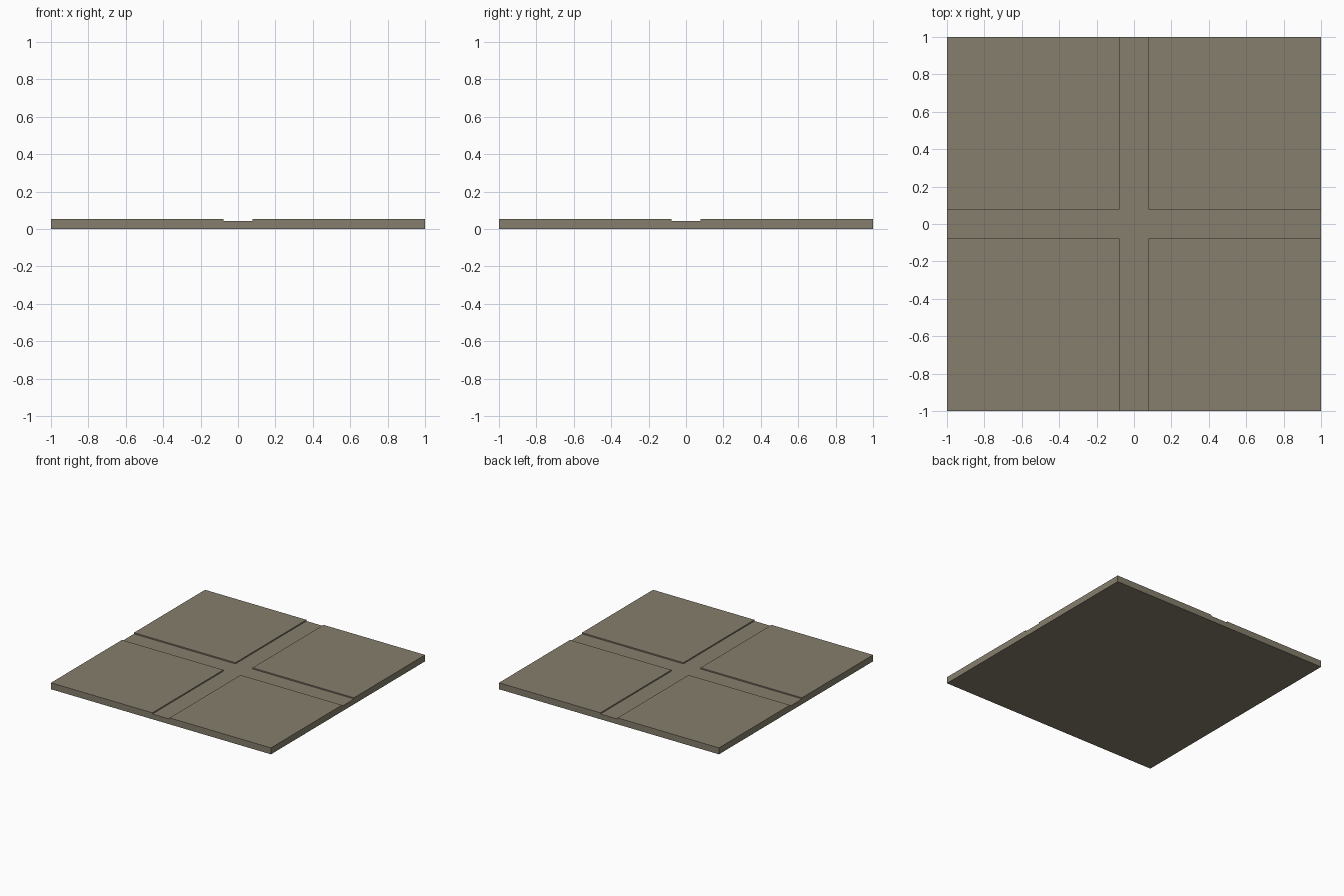
import bpy, bmesh

if "Cube" in bpy.data.objects:
    bpy.data.objects.remove(bpy.data.objects["Cube"])

HALF = 1.0        # half side of the tile
GROOVE = 0.078    # half width of the crossing grooves
FLOOR_Z = 0.043   # groove floor height
TOP_Z = 0.053     # raised panel height

stone = bpy.data.materials.new("warm_grey_stone")
stone.diffuse_color = (0.238, 0.209, 0.153, 1.0)
stone.use_nodes = True
stone.node_tree.nodes["Principled BSDF"].inputs["Base Color"].default_value = stone.diffuse_color

# Slab: 3 x 3 grid of cells, the four corner cells stand above the groove cross
bm = bmesh.new()
cuts = (-HALF, -GROOVE, GROOVE, HALF)
grid = [[bm.verts.new((x, y, 0)) for y in cuts] for x in cuts]
cells = [bm.faces.new((grid[i][j], grid[i + 1][j], grid[i + 1][j + 1], grid[i][j + 1]))
         for i in range(3) for j in range(3)]


def raise_faces(faces, height):
    """Extrude faces upward and return the new top faces."""
    out = bmesh.ops.extrude_face_region(bm, geom=faces, use_keep_orig=False)["geom"]
    bmesh.ops.translate(bm, vec=(0, 0, height),
                        verts=[g for g in out if isinstance(g, bmesh.types.BMVert)])
    return [g for g in out if isinstance(g, bmesh.types.BMFace)]


# Underside stays as one flat face
bottom = bm.faces.new([bm.verts.new((x, y, 0)) for x, y in
                       ((-HALF, -HALF), (-HALF, HALF), (HALF, HALF), (HALF, -HALF))])
tops = raise_faces(cells, FLOOR_Z)

# Raised corner panels
corners = [f for f in tops
           if min(abs(c) for c in f.calc_center_median()[:2]) > GROOVE]
raise_faces(corners, TOP_Z - FLOOR_Z)

bmesh.ops.delete(bm, geom=[f for f in bm.faces if f is not bottom
                           and all(v.co.z < 1e-6 for v in f.verts)], context="FACES")
bmesh.ops.remove_doubles(bm, verts=bm.verts, dist=1e-5)
bmesh.ops.recalc_face_normals(bm, faces=bm.faces)

mesh = bpy.data.meshes.new("grooved_floor_tile")
bm.to_mesh(mesh)
bm.free()
mesh.materials.append(stone)
tile = bpy.data.objects.new("grooved_floor_tile", mesh)
bpy.context.collection.objects.link(tile)
